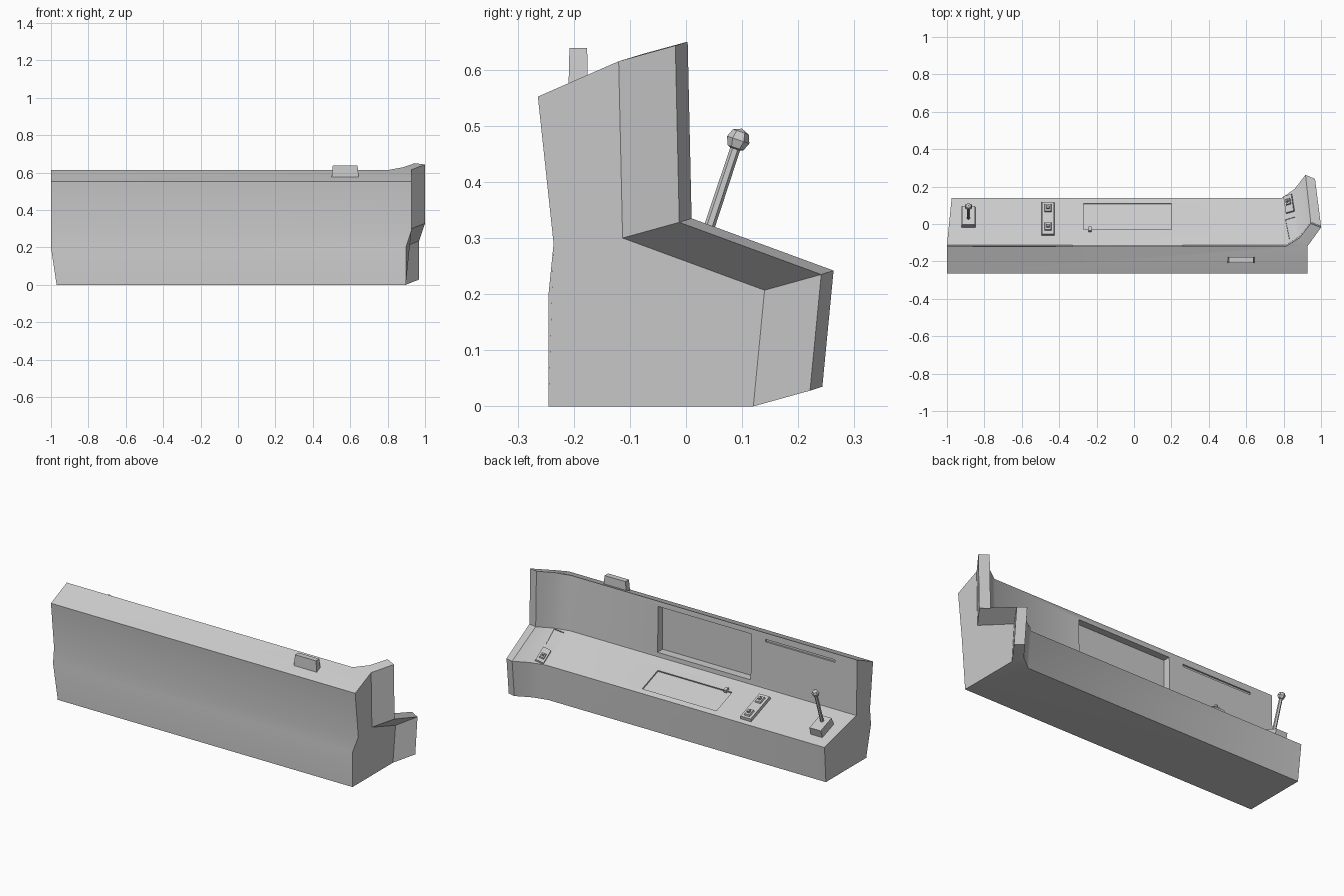
import bpy, bmesh, math
from mathutils import Vector, Matrix

if "Cube" in bpy.data.objects:
    bpy.data.objects.remove(bpy.data.objects["Cube"])

# Console cross-section (y, z): front face, top, inner wall, desk, desk front
PROF = [(-.245, 0), (-.245, .2), (-.236, .29), (-.264, .552),
        (-.12, .615), (-.113, .30), (.14, .207), (.12, 0)]
LEFT_X = [-.97, -1, -1, -1, -1, -1, -.975, -.97]
RIGHT_X = [.897, .897, .927, .927, .927, .927, .90, .897]


def make_object(name, bm):
    bmesh.ops.recalc_face_normals(bm, faces=bm.faces[:])
    mesh = bpy.data.meshes.new(name)
    bm.to_mesh(mesh)
    bm.free()
    ob = bpy.data.objects.new(name, mesh)
    bpy.context.collection.objects.link(ob)
    return ob


def box(name, mat, size, taper=1.0, z0=0.0):
    """Box standing on the local plane z0, with an optional tapered top."""
    bm = bmesh.new()
    bmesh.ops.create_cube(bm, size=1)
    for v in bm.verts:
        k = taper if v.co.z > 0 else 1
        v.co = Vector((v.co.x * size[0] * k, v.co.y * size[1] * k, (v.co.z + .5) * size[2] + z0))
    bm.transform(mat)
    return make_object(name, bm)


# Main shell: long body plus the flared thin wing at the right end
bm = bmesh.new()
left = [bm.verts.new((x, y, z)) for x, (y, z) in zip(LEFT_X, PROF)]
right = [bm.verts.new((x, y, z)) for x, (y, z) in zip(RIGHT_X, PROF)]


def station(x_wall, x_desk, dy, dz):
    xs = (x_wall, x_wall, x_desk, x_desk)
    return [bm.verts.new((x, y + dy, z + dz)) for x, (y, z) in zip(xs, PROF[4:])]


inner = [left[4:], station(.81, .79, 0, 0), station(.885, .858, .046, .014),
         station(.945, .917, .123, .035)]
rows = inner + [station(1.0, .968, .101, .028), right[4:]]
for a, b in zip(rows, rows[1:]):
    for i in range(3):
        bm.faces.new((a[i], a[i + 1], b[i + 1], b[i]))
for i in range(3):
    bm.faces.new((left[i], left[i + 1], right[i + 1], right[i]))
for j, k in ((3, 0), (0, 3)):
    bm.faces.new((left[j], right[j], rows[5][k], rows[1][k], rows[0][k]))
    bm.faces.new([r[k] for r in rows[1:]])
bm.faces.new(left)
bm.faces.new(right)
shell = make_object("console_shell", bm)
bpy.context.view_layer.update()


def on_desk(x, y, turn=0):
    """Matrix on the shell surface at x, y, with local z along its normal."""
    _, loc, n, _ = shell.ray_cast(Vector((x, y, 2)), Vector((0, 0, -1)))
    xa = Matrix.Rotation(turn, 3, 'Z') @ Vector((1, 0, 0))
    ya = n.cross(xa).normalized()
    xa = ya.cross(n)
    m = Matrix((xa, ya, n)).transposed().to_4x4()
    return Matrix.Translation(loc) @ m


T = Matrix.Translation
spots = {
    "lever": on_desk(-.885, .032), "switch": on_desk(-.46, .027),
    "button": on_desk(-.235, -.03), "screen": on_desk(.845, -.022, .2),
    "wing_switch": on_desk(.83, .107, .15), "panel": on_desk(-.035, .04)}

# Recesses: wall window, slim wall slot, desk panel, wing screen
cutters = [
    box("window_cutter", T((-.035, -.085, .325)), (.59, .15, .26)),
    box("slot_cutter", T((-.64, -.113, .565)), (.44, .03, .014)),
    box("panel_cutter", spots["panel"], (.47, .15, .05), z0=-.008),
    box("screen_cutter", spots["screen"], (.055, .115, .05), z0=-.006)]
bpy.context.view_layer.objects.active = shell
for c in cutters:
    mod = shell.modifiers.new(c.name, 'BOOLEAN')
    mod.operation, mod.solver, mod.object = 'DIFFERENCE', 'EXACT', c
    bpy.ops.object.modifier_apply(modifier=mod.name)
    bpy.data.objects.remove(c)
bpy.ops.object.select_all(action='DESELECT')
shell.select_set(True)
bpy.ops.object.shade_smooth_by_angle(angle=math.radians(35))

# Lever: base block, stick, faceted knob
box("lever_base", spots["lever"], (.075, .11, .05), .95, -.005)
foot, tip = Vector((-.885, .025, .27)), Vector((-.885, .093, .475))
axis = (tip - foot).normalized()
rot = axis.to_track_quat('Z', 'Y').to_matrix().to_4x4()
bm = bmesh.new()
bmesh.ops.create_cone(bm, cap_ends=True, segments=6, radius1=.01, radius2=.009,
                      depth=(tip - foot).length, matrix=T((foot + tip) / 2) @ rot)
make_object("lever_stick", bm)
bm = bmesh.new()
bmesh.ops.create_uvsphere(bm, u_segments=6, v_segments=4, radius=.021, matrix=T(tip) @ rot)
make_object("lever_knob", bm)


# Switch plates with raised switches
def switches(name, mat, plate, offsets, size):
    box(name + "_plate", mat, plate, .96, -.003)
    for i, dy in enumerate(offsets):
        m = mat @ T((0, dy, plate[2] - .003))
        box(f"{name}_block_{i}", m, (size, size * 1.3, .01), .85, -.001)
        box(f"{name}_toggle_{i}", m, (size * .45, size * .5, .022), .8, -.001)


switches("desk_switch", spots["switch"], (.068, .19, .02), (-.05, .055), .036)
switches("wing_switch", spots["wing_switch"], (.048, .1, .014), (.01,), .028)
box("desk_button", spots["button"], (.018, .026, .018), .9, -.003)

# Block standing on the top edge
box("top_block", T((.573, -.192, .565)), (.147, .035, .074), .9)
